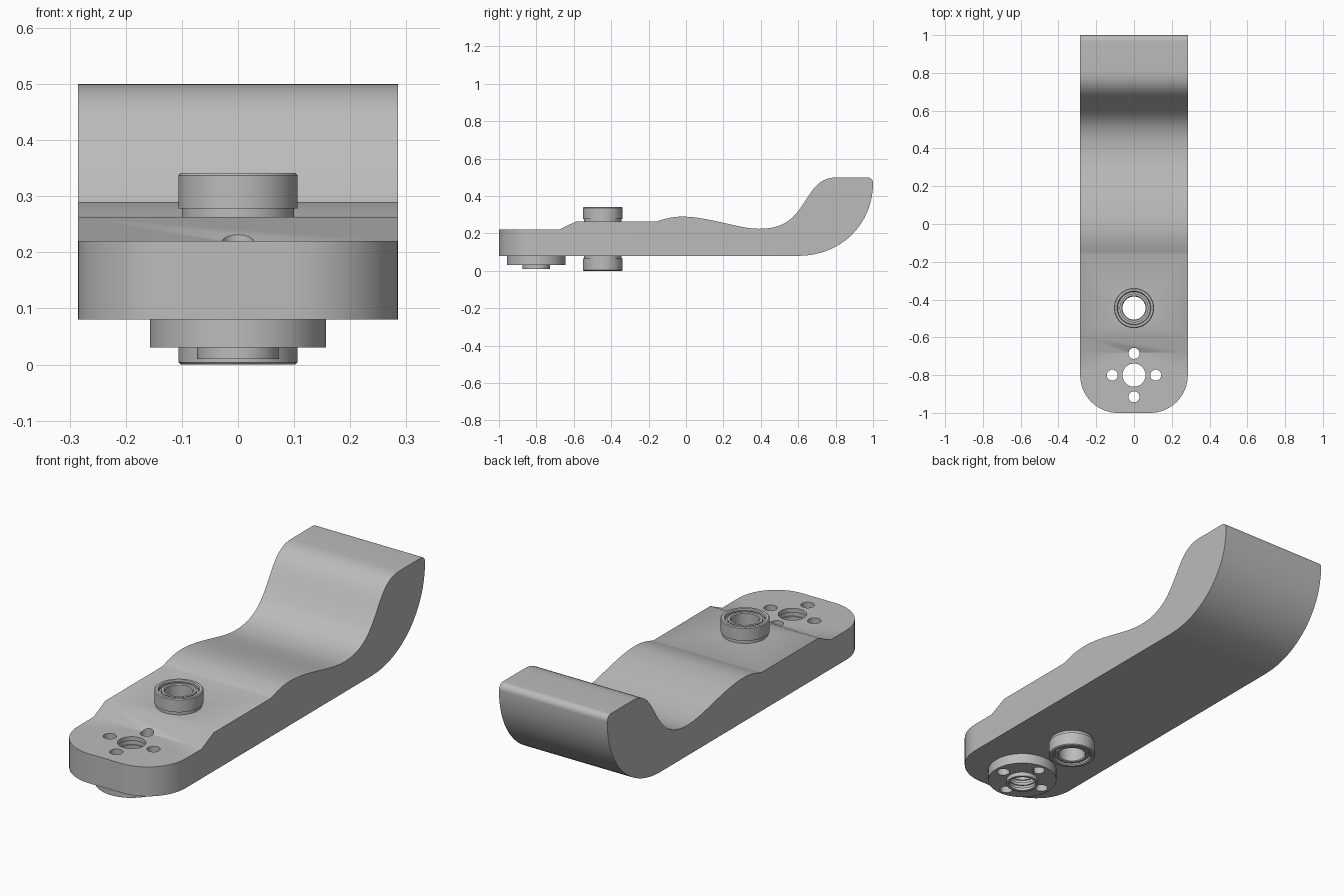
import bpy
import bmesh
from math import cos, sin, pi
from mathutils import Vector
from mathutils.geometry import interpolate_bezier

HALF_W = 0.285
HUB_Y = -0.8
BEARING_Y = -0.445
UNDER = 0.08
DECK = 0.263

cube = bpy.data.objects.get("Cube")
if cube:
    bpy.data.objects.remove(cube, do_unlink=True)

grey = bpy.data.materials.new("plain grey")
grey.use_nodes = True
colour = (0.5, 0.5, 0.5, 1)
grey.diffuse_color = colour
grey.node_tree.nodes["Principled BSDF"].inputs["Base Color"].default_value = colour


def make_object(name, bm):
    bmesh.ops.recalc_face_normals(bm, faces=bm.faces[:])
    mesh = bpy.data.meshes.new(name)
    bm.to_mesh(mesh)
    bm.free()
    mesh.materials.append(grey)
    ob = bpy.data.objects.new(name, mesh)
    bpy.context.scene.collection.objects.link(ob)
    return ob


def lathe(name, profile, x, y, closed=True, segments=64):
    """Revolve (radius, height) points about a vertical axis at x, y."""
    bm = bmesh.new()
    rings = []
    for i in range(segments):
        a = 2 * pi * i / segments
        rings.append([bm.verts.new((x + r * cos(a), y + r * sin(a), z)) for r, z in profile])
    count = len(profile)
    for i, ring in enumerate(rings):
        nxt = rings[(i + 1) % segments]
        for j in range(count if closed else count - 1):
            k = (j + 1) % count
            bm.faces.new((ring[j], nxt[j], nxt[k], ring[k]))
    bmesh.ops.remove_doubles(bm, verts=bm.verts[:], dist=1e-5)
    return make_object(name, bm)


def ridges(bottom, top, count):
    """Stepped bore wall running from bottom to top."""
    points = []
    step = (top - bottom) / count
    for i in range(count):
        r = 0.061 if i % 2 == 0 else 0.067
        points += [(r, bottom + i * step), (r, bottom + (i + 1) * step)]
    return points


def activate(ob):
    bpy.ops.object.select_all(action="DESELECT")
    ob.select_set(True)
    bpy.context.view_layer.objects.active = ob


def drill(ob, cutters):
    activate(ob)
    for cutter in cutters:
        mod = ob.modifiers.new("hole", "BOOLEAN")
        mod.operation = "DIFFERENCE"
        mod.solver = "EXACT"
        mod.object = cutter
        bpy.ops.object.modifier_apply(modifier=mod.name)


# Arm side outline: stepped nose, low hump, dip and upswept tail
outline = [(-1, UNDER), (-1, 0.22), (-0.68, 0.22), (-0.59, DECK)]
curves = [
    ((-0.16, DECK), (-0.11, 0.28), (-0.07, 0.29), (-0.02, 0.29)),
    ((-0.02, 0.29), (0.12, 0.29), (0.28, 0.225), (0.39, 0.225)),
    ((0.39, 0.225), (0.49, 0.225), (0.55, 0.255), (0.6, 0.32)),
    ((0.6, 0.32), (0.67, 0.41), (0.69, 0.5), (0.81, 0.5)),
    ((0.97, 0.5), (0.987, 0.5), (1, 0.487), (1, 0.47)),
    ((1, 0.47), (1, 0.25), (0.83, UNDER), (0.6, UNDER)),
]
for curve in curves:
    for p in interpolate_bezier(*[Vector((a, b, 0)) for a, b in curve], 17):
        if (p.xy - Vector(outline[-1])).length > 1e-4:
            outline.append((p.x, p.y))

bm = bmesh.new()
side = bm.faces.new([bm.verts.new((-HALF_W, y, z)) for y, z in outline])
grown = bmesh.ops.extrude_face_region(bm, geom=[side])["geom"]
bmesh.ops.translate(bm, vec=(2 * HALF_W, 0, 0),
                    verts=[g for g in grown if isinstance(g, bmesh.types.BMVert)])
bmesh.ops.recalc_face_normals(bm, faces=bm.faces[:])

# Rounded front corners
corners = [e for e in bm.edges
           if all(v.co.y < -0.99 for v in e.verts)
           and abs(e.verts[0].co.x - e.verts[1].co.x) < 1e-4]
bmesh.ops.bevel(bm, geom=corners, offset=0.2, offset_type="OFFSET", segments=16,
                profile=0.5, affect="EDGES", clamp_overlap=False)
arm = make_object("arm", bm)

# Mounting hub under the nose
hub = lathe("mounting_hub", [(0.157, UNDER), (0.157, 0.03), (0.073, 0.03), (0.073, 0.01)]
            + ridges(0.01, UNDER, 5), 0, HUB_Y)

# Screw holes around the ridged centre bore
screws = []
for i in range(4):
    a = i * pi / 2
    screws.append(lathe("screw_cutter", [(0, -0.1), (0.029, -0.1), (0.029, 0.6), (0, 0.6)],
                        0.115 * cos(a), HUB_Y + 0.115 * sin(a), False, 32))
bore = lathe("bore_cutter", [(0, 0.04)] + ridges(0.04, 0.26, 11) + [(0, 0.26)],
             0, HUB_Y, False)
pivot = lathe("pivot_cutter", [(0, -0.1), (0.061, -0.1), (0.061, 0.6), (0, 0.6)],
              0, BEARING_Y, False)
drill(arm, screws + [bore, pivot])
drill(hub, screws)
for cutter in screws + [bore, pivot]:
    bpy.data.objects.remove(cutter, do_unlink=True)


# Bearings above and below the arm, with a sunken ring between the races
def bearing(name, face, height):
    d = 1 if height > 0 else -1
    shape = [(0.061, 0), (0.1, 0), (0.1, d * 0.015), (0.106, d * 0.015),
             (0.106, height - d * 0.004), (0.102, height), (0.09, height),
             (0.086, height - d * 0.005), (0.086, height - d * 0.016),
             (0.076, height - d * 0.016), (0.076, height - d * 0.006),
             (0.065, height - d * 0.006), (0.061, height - d * 0.01)]
    return lathe(name, [(r, face + h) for r, h in shape], 0, BEARING_Y)


upper = bearing("upper_bearing", DECK, 0.078)
lower = bearing("lower_bearing", UNDER, -UNDER)

for ob in (arm, hub, upper, lower):
    activate(ob)
    bpy.ops.object.shade_smooth_by_angle(angle=0.45)
